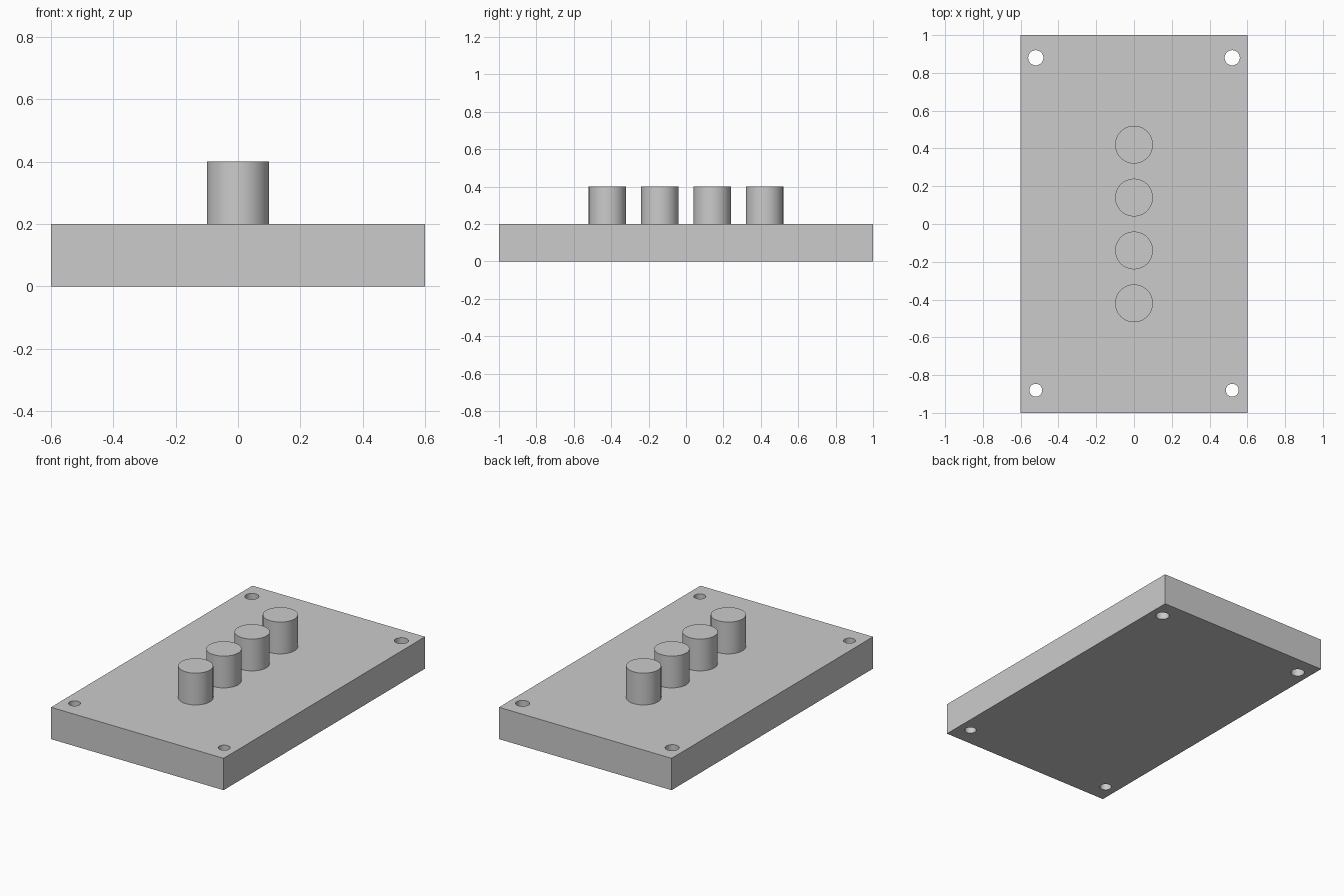
import bpy
from math import radians

if "Cube" in bpy.data.objects:
    bpy.data.objects.remove(bpy.data.objects["Cube"], do_unlink=True)

# Single grey finish
grey = bpy.data.materials.new("plain_grey")
grey.use_nodes = True
colour = (0.6, 0.6, 0.6, 1)
grey.diffuse_color = colour
grey.node_tree.nodes["Principled BSDF"].inputs["Base Color"].default_value = colour

LENGTH, WIDTH, THICK = 2.0, 1.2, 0.2
PEG_RADIUS, PEG_HEIGHT, PEG_SPACING = 0.1, 0.2, 0.28
HOLE_X, HOLE_Y = 0.52, 0.88


def cylinder(name, radius, depth, location):
    bpy.ops.mesh.primitive_cylinder_add(vertices=64, radius=radius, depth=depth, location=location)
    obj = bpy.context.object
    obj.name = name
    obj.data.materials.append(grey)
    return obj


def smooth(obj):
    bpy.ops.object.select_all(action="DESELECT")
    obj.select_set(True)
    bpy.context.view_layer.objects.active = obj
    bpy.ops.object.shade_smooth_by_angle(angle=radians(30))


# Base plate
bpy.ops.mesh.primitive_cube_add(size=1, location=(0, 0, THICK / 2))
plate = bpy.context.object
plate.name = "base_plate"
plate.scale = (WIDTH, LENGTH, THICK)
bpy.ops.object.transform_apply(location=False, rotation=False, scale=True)
plate.data.materials.append(grey)

# Corner screw holes, slightly larger at the back
for y, radius in ((-HOLE_Y, 0.034), (HOLE_Y, 0.04)):
    for x in (-HOLE_X, HOLE_X):
        cutter = cylinder("hole_cutter", radius, THICK * 2, (x, y, THICK / 2))
        cutter.hide_render = True
        cut = plate.modifiers.new("screw_hole", "BOOLEAN")
        cut.operation = "DIFFERENCE"
        cut.solver = "EXACT"
        cut.object = cutter
        bpy.context.view_layer.objects.active = plate
        bpy.ops.object.modifier_apply(modifier=cut.name)
        bpy.data.objects.remove(cutter, do_unlink=True)
smooth(plate)

# Row of pegs along the centre line
for i in range(4):
    y = (i - 1.5) * PEG_SPACING
    peg = cylinder(f"peg_{i + 1}", PEG_RADIUS, PEG_HEIGHT, (0, y, THICK + PEG_HEIGHT / 2))
    smooth(peg)
